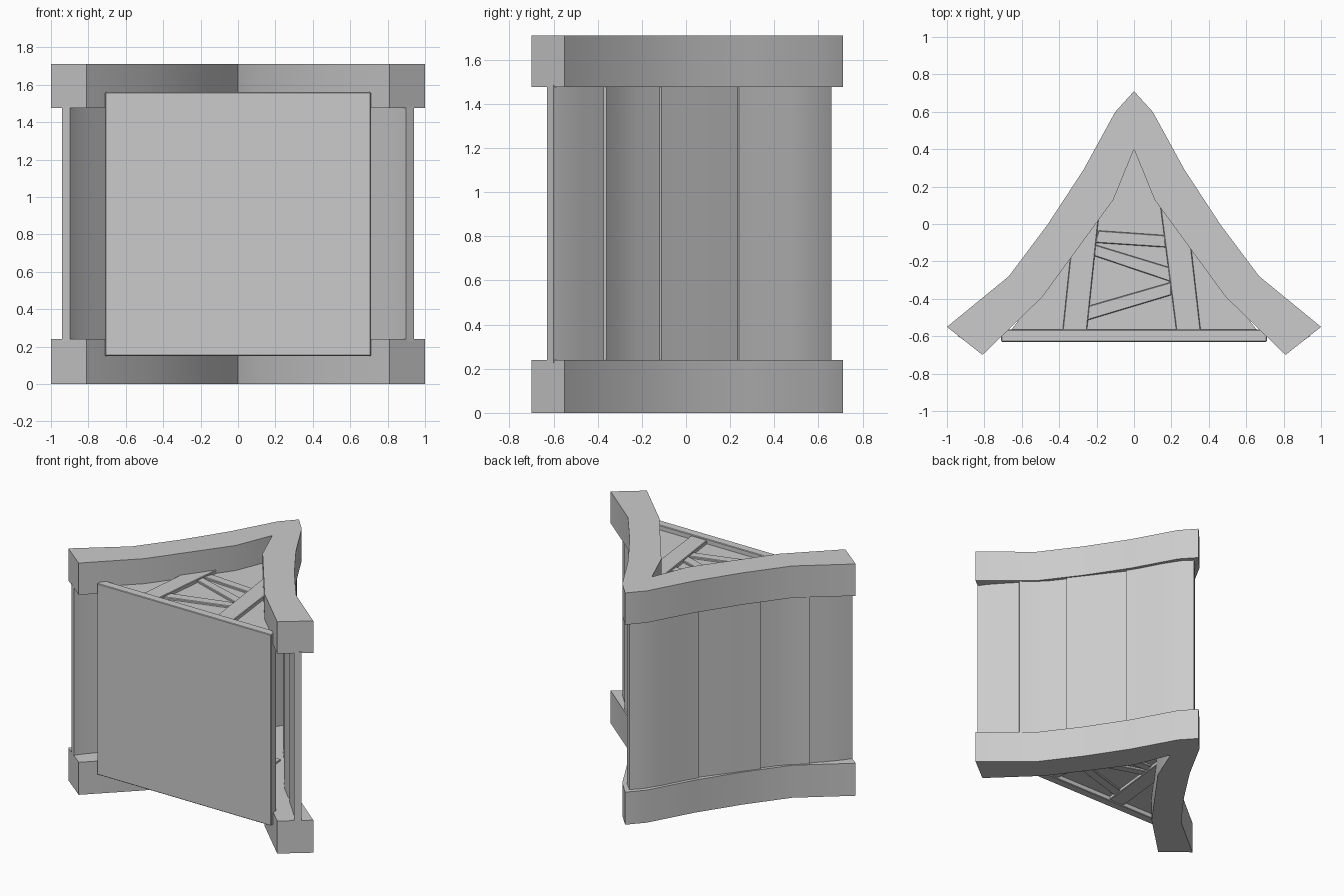
import bpy, bmesh
from mathutils import Vector

if "Cube" in bpy.data.objects:
    bpy.data.objects.remove(bpy.data.objects["Cube"])


def prism(name, pts, z0, z1, bevel=0.0):
    """Extrude a plan outline between two heights."""
    bm = bmesh.new()
    face = bm.faces.new([bm.verts.new((x, y, z0)) for x, y in pts])
    res = bmesh.ops.extrude_face_region(bm, geom=[face])
    top = [v for v in res["geom"] if isinstance(v, bmesh.types.BMVert)]
    bmesh.ops.translate(bm, vec=(0, 0, z1 - z0), verts=top)
    bmesh.ops.recalc_face_normals(bm, faces=bm.faces)
    me = bpy.data.meshes.new(name)
    bm.to_mesh(me)
    bm.free()
    ob = bpy.data.objects.new(name, me)
    bpy.context.collection.objects.link(ob)
    if bevel:
        mod = ob.modifiers.new("soft_edges", "BEVEL")
        mod.width = bevel
        mod.segments = 1
    return ob


def smooth(ob):
    bpy.ops.object.select_all(action="DESELECT")
    ob.select_set(True)
    bpy.context.view_layer.objects.active = ob
    bpy.ops.object.shade_smooth_by_angle(angle=0.6)


def mirrored(half):
    """Close a right-hand outline whose first and last points lie on x = 0."""
    return half + [(-x, y) for x, y in reversed(half[1:-1])]


def strip(path, thick):
    """Thicken an open front-to-back path towards the inside."""
    p = [Vector(q) for q in path]
    inner = []
    for i, q in enumerate(p):
        d = (p[min(i + 1, len(p) - 1)] - p[max(i - 1, 0)]).normalized()
        inner.append(q + Vector((-d.y, d.x)) * thick)
    return [tuple(q) for q in p + inner[::-1]]


# Chevron bands at the bottom and top
band = mirrored([(0, .71), (.10, .60), (.27, .29), (.46, 0), (.67, -.28),
                 (1, -.55), (.81, -.70), (.49, -.39), (.11, .13), (0, .40)])
for name, z0, z1 in (("bottom_band", 0, .24), ("top_band", 1.475, 1.71)):
    smooth(prism(name, band, z0, z1))

# Side walls, four curved planks each, slightly stepped at the seams
planks = [
    [(.94, -.60), (.90, -.543), (.83, -.465), (.74, -.37)],
    [(.755, -.36), (.68, -.305), (.60, -.225), (.515, -.115)],
    [(.53, -.11), (.43, .02), (.34, .14), (.265, .235)],
    [(.275, .24), (.225, .32), (.14, .48), (.065, .595), (0, .66)],
]
for n, path in enumerate(planks):
    prof = [(max(x, 0), y) for x, y in strip(path, .05)]
    for side, s in (("right", 1), ("left", -1)):
        smooth(prism(f"{side}_plank_{n + 1}", [(s * x, y) for x, y in prof],
                     .225, 1.485))

# Front panel
prism("front_panel", [(-.71, -.63), (.71, -.63), (.71, -.565), (-.71, -.565)],
      .15, 1.56, .004)

# Ceiling and floor plates with a frame of braces on the outer side of each
plate = mirrored([(0, .44), (.13, .14), (.51, -.38), (.66, -.57), (0, -.57)])
braces = [
    ("left_rail", [(-.385, -.60), (-.255, -.60), (-.185, .07), (-.315, .07)]),
    ("right_rail", [(.23, -.60), (.36, -.60), (.28, .10), (.14, .10)]),
    ("cross_bar", [(-.19, -.035), (-.21, -.10), (.17, -.125), (.165, -.06)]),
    ("upper_brace", [(-.21, -.11), (-.215, -.17), (.20, -.31), (.20, -.235)]),
    ("lower_brace", [(.20, -.31), (.20, -.38), (-.25, -.515), (-.25, -.44)]),
]
for level in ("top", "bottom"):
    def span(a, b):
        return (a, b) if level == "top" else (1.71 - b, 1.71 - a)
    prism(level + "_plate", plate, *span(1.48, 1.525))
    for n, (name, pts) in enumerate(braces):
        prism(f"{level}_{name}", pts, *span(1.46, 1.55 if n < 2 else 1.54), .004)
